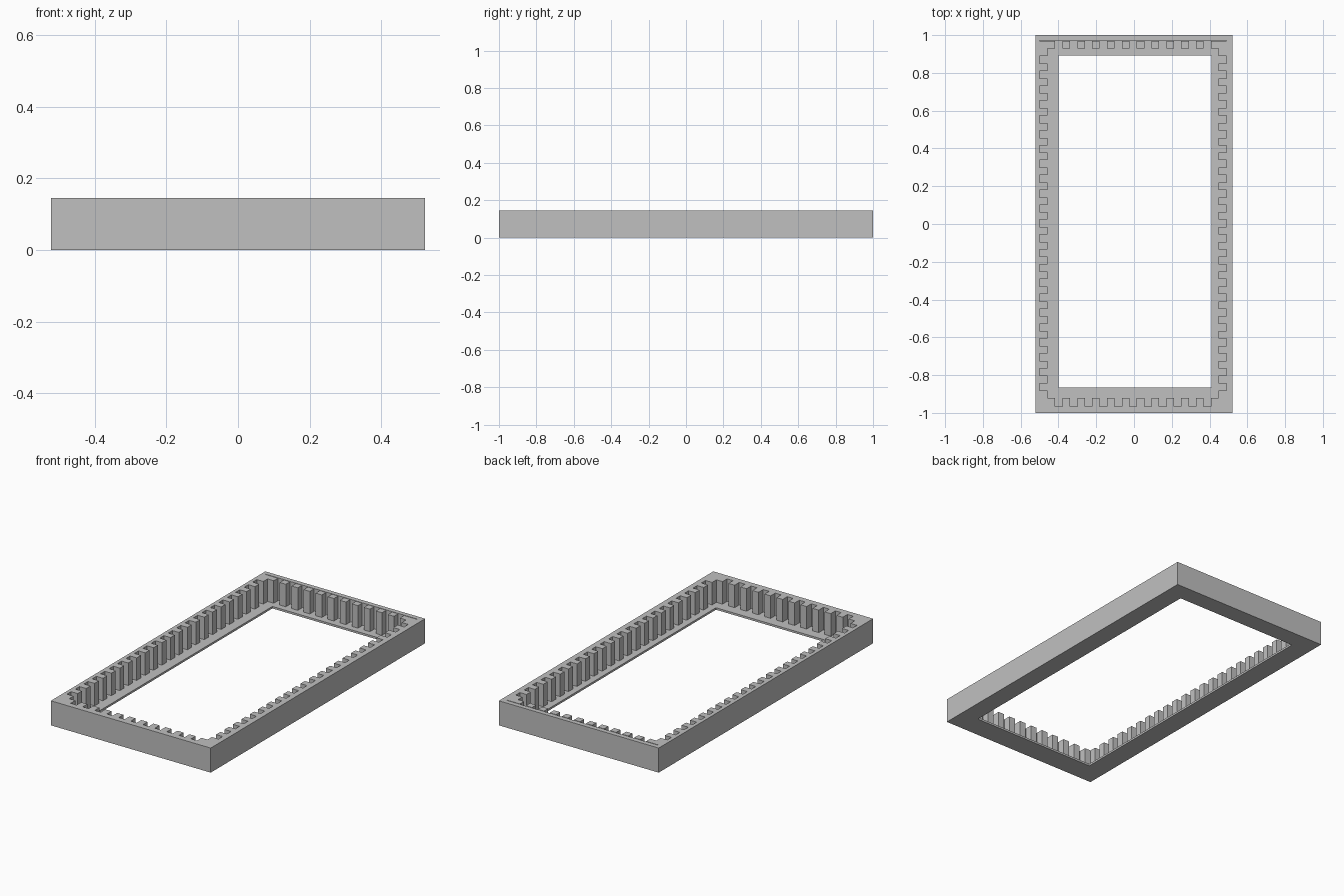
import bpy
import bmesh

cube = bpy.data.objects.get("Cube")
if cube:
    bpy.data.objects.remove(cube, do_unlink=True)

# Single matte grey
grey = bpy.data.materials.new("matte_grey")
grey.use_nodes = True
colour = (0.53, 0.53, 0.53, 1)
grey.diffuse_color = colour
grey.node_tree.nodes["Principled BSDF"].inputs["Base Color"].default_value = colour

# Overall sizes
X, Y, H = 0.522, 1.0, 0.145
FLOOR = 0.012
LEFT, RIGHT, FRONT, BACK = -0.5, 0.49, -0.965, 0.972   # inside of the walls
DEPTH = 0.043                                          # how far teeth stand out
TOOTH = 0.04


def prism(name, outline, z0, z1, hole=None):
    """Upright solid from an outline, optionally with a matching hole."""
    bm = bmesh.new()

    def ring(points, z):
        return [bm.verts.new((x, y, z)) for x, y in points]

    def sides(low, high):
        for i in range(len(low)):
            j = (i + 1) % len(low)
            bm.faces.new((low[i], low[j], high[j], high[i]))

    low, high = ring(outline, z0), ring(outline, z1)
    sides(low, high)
    if hole:
        hole_low, hole_high = ring(hole, z0), ring(hole, z1)
        sides(hole_low, hole_high)
        sides(low, hole_low)
        sides(high, hole_high)
    else:
        bm.faces.new(low)
        bm.faces.new(high)
    bmesh.ops.recalc_face_normals(bm, faces=bm.faces)
    mesh = bpy.data.meshes.new(name)
    bm.to_mesh(mesh)
    bm.free()
    mesh.materials.append(grey)
    obj = bpy.data.objects.new(name, mesh)
    bpy.context.collection.objects.link(obj)
    return obj


def rect(x0, x1, y0, y1):
    return [(x0, y0), (x1, y0), (x1, y1), (x0, y1)]


def spread(first, last, count):
    return [first + (last - first) * i / (count - 1) for i in range(count)]


# Floor ledge and upright walls
outer = rect(-X, X, -Y, Y)
prism("floor_ledge", outer, 0, FLOOR, rect(-0.4, 0.41, -0.865, 0.892))
prism("outer_wall", outer, FLOOR, H, rect(LEFT, RIGHT, FRONT, BACK))

# Teeth along the front and back walls, with a hairline gap at the back
GAP = 0.004
half = TOOTH / 2
x_first, x_last = LEFT + DEPTH + half, RIGHT - DEPTH - half
for i, x in enumerate(spread(x_first, x_last, 12)):
    prism(f"front_tooth_{i + 1}", rect(x - half, x + half, FRONT, FRONT + DEPTH), FLOOR, H)
    prism(f"back_tooth_{i + 1}", rect(x - half, x + half, BACK - DEPTH, BACK - GAP), FLOOR, H)

# Teeth along the two long walls
y_first, y_last = FRONT + DEPTH + half, BACK - DEPTH - half
for i, y in enumerate(spread(y_first, y_last, 24)):
    prism(f"right_tooth_{i + 1}", rect(LEFT, LEFT + DEPTH, y - half, y + half), FLOOR, H)
    prism(f"left_tooth_{i + 1}", rect(RIGHT - DEPTH, RIGHT, y - half, y + half), FLOOR, H)

# Corner posts
for side, x in (("right", LEFT), ("left", RIGHT - DEPTH)):
    prism(f"front_{side}_corner_post", rect(x, x + DEPTH, FRONT, FRONT + DEPTH), FLOOR, H)
    prism(f"back_{side}_corner_post", rect(x, x + DEPTH, BACK - DEPTH, BACK - GAP), FLOOR, H)
